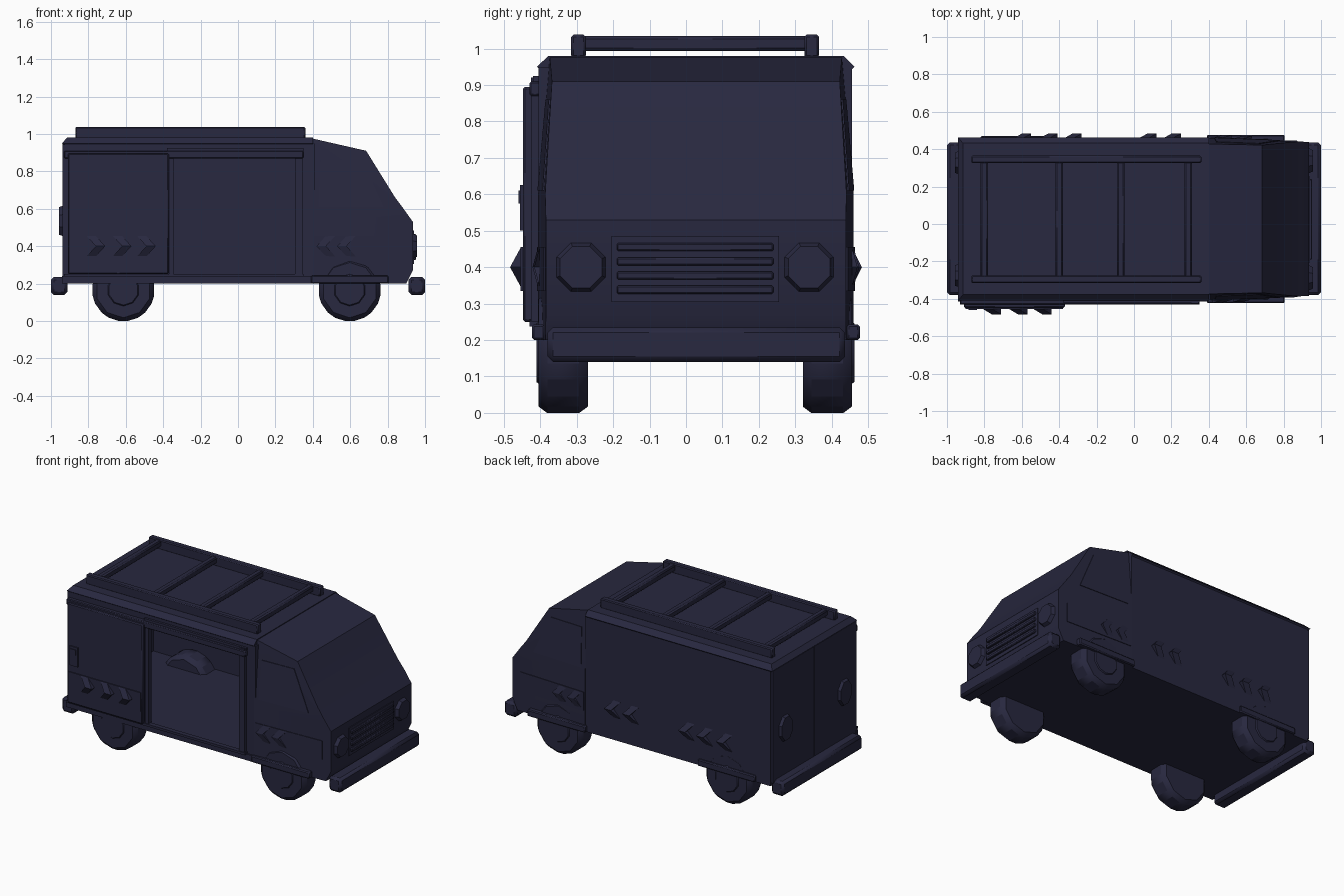
import bpy, bmesh, math
from mathutils import Matrix

if "Cube" in bpy.data.objects:
    bpy.data.objects.remove(bpy.data.objects["Cube"])

CY = 0.027  # body centre line
paint = bpy.data.materials.new("dark navy")
paint.diffuse_color = (0.021, 0.021, 0.05, 1)
paint.use_nodes = True
paint.node_tree.nodes["Principled BSDF"].inputs["Base Color"].default_value = paint.diffuse_color


def finish(name, bm, bevel=0):
    bmesh.ops.recalc_face_normals(bm, faces=bm.faces)
    me = bpy.data.meshes.new(name)
    bm.to_mesh(me)
    bm.free()
    me.materials.append(paint)
    ob = bpy.data.objects.new(name, me)
    bpy.context.collection.objects.link(ob)
    if bevel:
        mod = ob.modifiers.new("bevel", 'BEVEL')
        mod.width, mod.segments = bevel, 1
    return ob


def box(name, x, y, z, bevel=0):
    bm = bmesh.new()
    m = Matrix.Translation(((x[0]+x[1])/2, (y[0]+y[1])/2, (z[0]+z[1])/2))
    m = m @ Matrix.Diagonal((x[1]-x[0], y[1]-y[0], z[1]-z[0], 1))
    bmesh.ops.create_cube(bm, size=1, matrix=m)
    return finish(name, bm, bevel)


def half_width(x, z):
    """Cab tapers to the nose and leans in above the belt line."""
    return 0.433 - 0.04*(x - 0.4) - 0.03*max(0, (z - 0.6)/0.35)


def side_plate(name, pts, side, t=0.008):
    """Plate lying on a cab side."""
    bm = bmesh.new()
    rings = [[bm.verts.new((x, CY + side*(half_width(x, z) + o), z)) for x, z in pts]
             for o in (-0.01, t)]
    n = len(pts)
    for r in rings:
        bm.faces.new(r)
    for i in range(n):
        j = (i+1) % n
        bm.faces.new((rings[0][i], rings[0][j], rings[1][j], rings[1][i]))
    return finish(name, bm)


def chevron(name, x, y, side, point, depth, z=0.4, h=0.055):
    """Raised arrow with a ridge along its middle."""
    bm = bmesh.new()
    w, d = 0.05, 0.05
    P = lambda a, b, o: bm.verts.new((x + point*(a - 0.05), y + side*o, z + b))
    A, B, C, D = P(0, h, 0), P(w, h, 0), P(w, -h, 0), P(0, -h, 0)
    T0, T1, b0, b1 = P(d, 0, depth), P(d+w, 0, depth), P(d, 0, 0), P(d+w, 0, 0)
    for f in ((A, B, T1, T0), (D, T0, T1, C), (A, T0, b0), (D, b0, T0),
              (B, b1, T1), (C, T1, b1), (A, b0, b1, B), (D, C, b1, b0)):
        bm.faces.new(f)
    return finish(name, bm)


def disc(name, c, r1, r2, depth, sides, axis, sx=1, sz=1, turn=0, bevel=0):
    """Round part whose r2 end faces along axis."""
    bm = bmesh.new()
    rot = {'-y': Matrix.Rotation(math.pi/2, 4, 'X'), 'y': Matrix.Rotation(-math.pi/2, 4, 'X'),
           'x': Matrix.Rotation(math.pi/2, 4, 'Y'), '-x': Matrix.Rotation(-math.pi/2, 4, 'Y')}[axis]
    m = Matrix.Translation(c) @ Matrix.Diagonal((1, sx, sz, 1)) @ rot @ Matrix.Rotation(turn, 4, 'Z')
    bmesh.ops.create_cone(bm, cap_ends=True, segments=sides, radius1=r1, radius2=r2,
                          depth=depth, matrix=m)
    return finish(name, bm, bevel)


# Hollow cargo body with an open doorway on the near side
box("floor", (-0.925, 0.4), (-0.40, 0.45), (0.2, 0.245))
box("far_wall", (-0.925, 0.4), (0.435, 0.455), (0.2, 0.95))
box("near_rear_wall", (-0.925, -0.35), (-0.405, -0.385), (0.2, 0.95))
box("doorway_header", (-0.35, 0.34), (-0.405, -0.385), (0.875, 0.95))
box("door_pillar", (0.34, 0.41), (-0.405, -0.36), (0.2, 0.95))
box("bulkhead", (0.37, 0.4), (-0.40, 0.45), (0.2, 0.95))
for n, y in (("rear_door_near", (-0.402, 0.024)), ("rear_door_far", (0.03, 0.452))):
    box(n, (-0.938, -0.91), y, (0.22, 0.945))
box("lower_trim", (-0.94, 0.4), (-0.415, -0.395), (0.2, 0.24))

# Roof cap with chamfered rim
bm = bmesh.new()
rings = [[bm.verts.new((x, y, z)) for x, y in ((x0, CY-h), (0.4, CY-h), (0.4, CY+h), (x0, CY+h))]
         for x0, h, z in ((-0.925, 0.42, 0.935), (-0.94, 0.436, 0.95), (-0.915, 0.405, 0.98))]
for a, b in zip(rings, rings[1:]):
    for i in range(4):
        j = (i+1) % 4
        bm.faces.new((a[i], a[j], b[j], b[i]))
bm.faces.new(rings[0])
bm.faces.new(rings[-1])
finish("roof", bm)

# Cab: tapered lower and upper sections sharing the belt line
outline = [(0.4, 0.2), (0.9, 0.2), (0.935, 0.27), (0.935, 0.53), (0.885, 0.6),
           (0.84, 0.66), (0.685, 0.91), (0.4, 0.975), (0.4, 0.6)]
bm = bmesh.new()
sides = [[bm.verts.new((x, CY + s*half_width(x, z), z)) for x, z in outline] for s in (-1, 1)]
for v in sides:
    bm.faces.new([v[i] for i in (0, 1, 2, 3, 4, 8)])
    bm.faces.new([v[i] for i in (8, 4, 5, 6, 7)])
for i in range(9):
    j = (i+1) % 9
    bm.faces.new((sides[0][i], sides[0][j], sides[1][j], sides[1][i]))
finish("cab", bm)

# Cab side details, both sides
for s, n in ((-1, "near"), (1, "far")):
    side_plate("side_window_" + n, [(0.43, 0.61), (0.78, 0.61), (0.665, 0.86), (0.44, 0.86)], s, 0.004)
    side_plate("cab_stripe_" + n, [(0.41, 0.335), (0.875, 0.335), (0.875, 0.455), (0.41, 0.455)], s, 0.004)
    for k in range(2):
        x = 0.47 + 0.11*k
        chevron("cab_chevron_" + n, x, CY + s*(half_width(x, 0.4) + 0.003), s, -1 if s < 0 else 1, 0.015)
    y = CY + s*0.432
    box("front_step_" + n, (0.39, 0.805), (y - 0.018, y + 0.018), (0.2, 0.243), 0.006)
box("rear_step_far", (-0.82, -0.41), (0.44, 0.47), (0.2, 0.243), 0.006)

# Sliding door pushed back, with its rails, stripe and handle
box("sliding_door", (-0.91, -0.37), (-0.448, -0.42), (0.25, 0.895), 0.006)
box("door_rail_top", (-0.93, 0.35), (-0.43, -0.40), (0.87, 0.91), 0.005)
box("door_rail_cover", (-0.38, 0.35), (-0.42, -0.40), (0.91, 0.925))
box("door_rail_bottom", (-0.93, 0.35), (-0.43, -0.40), (0.237, 0.252))
box("door_frame_rear", (-0.37, -0.345), (-0.425, -0.39), (0.245, 0.88))
box("door_frame_front", (0.305, 0.345), (-0.425, -0.39), (0.245, 0.92))
box("door_stripe", (-0.9, -0.38), (-0.454, -0.446), (0.335, 0.455))
box("door_handle_plate", (-0.89, -0.83), (-0.455, -0.446), (0.5, 0.625))
box("door_handle", (-0.885, -0.84), (-0.46, -0.45), (0.575, 0.61))
for x in (-0.76, -0.62, -0.49):
    chevron("door_chevron", x, -0.453, -1, 1, 0.03)
for x in (-0.6, -0.46, -0.33, 0.07, 0.2):
    chevron("far_chevron", x, 0.455, 1, 1, 0.028)

# Wheels with hubs
for x, n in ((-0.613, "rear"), (0.597, "front")):
    for s, y, a in ((-1, -0.337, '-y'), (1, 0.388, 'y')):
        disc(n + "_wheel", (x, y, 0.165), 0.173, 0.173, 0.135, 10, a, bevel=0.024)
        disc(n + "_hub", (x, y + s*0.068, 0.165), 0.09, 0.08, 0.012, 10, a)

# Bumpers
box("front_bumper", (0.912, 1.0), (-0.38, 0.437), (0.14, 0.235), 0.015)
box("rear_bumper", (-1.0, -0.912), (-0.38, 0.437), (0.14, 0.235), 0.015)

# Grille and lights
box("grille", (0.925, 0.94), (-0.205, 0.255), (0.305, 0.485))
for k in range(4):
    z = 0.338 + 0.039*k
    box("grille_slat", (0.935, 0.952), (-0.19, 0.24), (z - 0.011, z + 0.011), 0.004)
for y in (-0.288, 0.338):
    disc("headlight", (0.94, y, 0.4), 0.078, 0.062, 0.032, 8, 'x', turn=math.pi/8)
for y in (-0.275, 0.328):
    disc("tail_light", (-0.944, y, 0.535), 0.09, 0.08, 0.024, 8, '-x', sx=0.75, turn=math.pi/8)

# Roof rack
for y in (-0.295, 0.345):
    box("rack_rail", (-0.87, 0.36), (y - 0.02, y + 0.02), (0.975, 1.038), 0.006)
for x in (-0.8, -0.4, -0.07, 0.29):
    box("rack_bar", (x - 0.02, x + 0.02), (-0.29, 0.34), (0.993, 1.034), 0.008)

# Smooth shading with sharp edges kept
bpy.ops.object.select_all(action='SELECT')
bpy.context.view_layer.objects.active = bpy.context.selected_objects[0]
bpy.ops.object.shade_smooth_by_angle(angle=math.radians(30))
